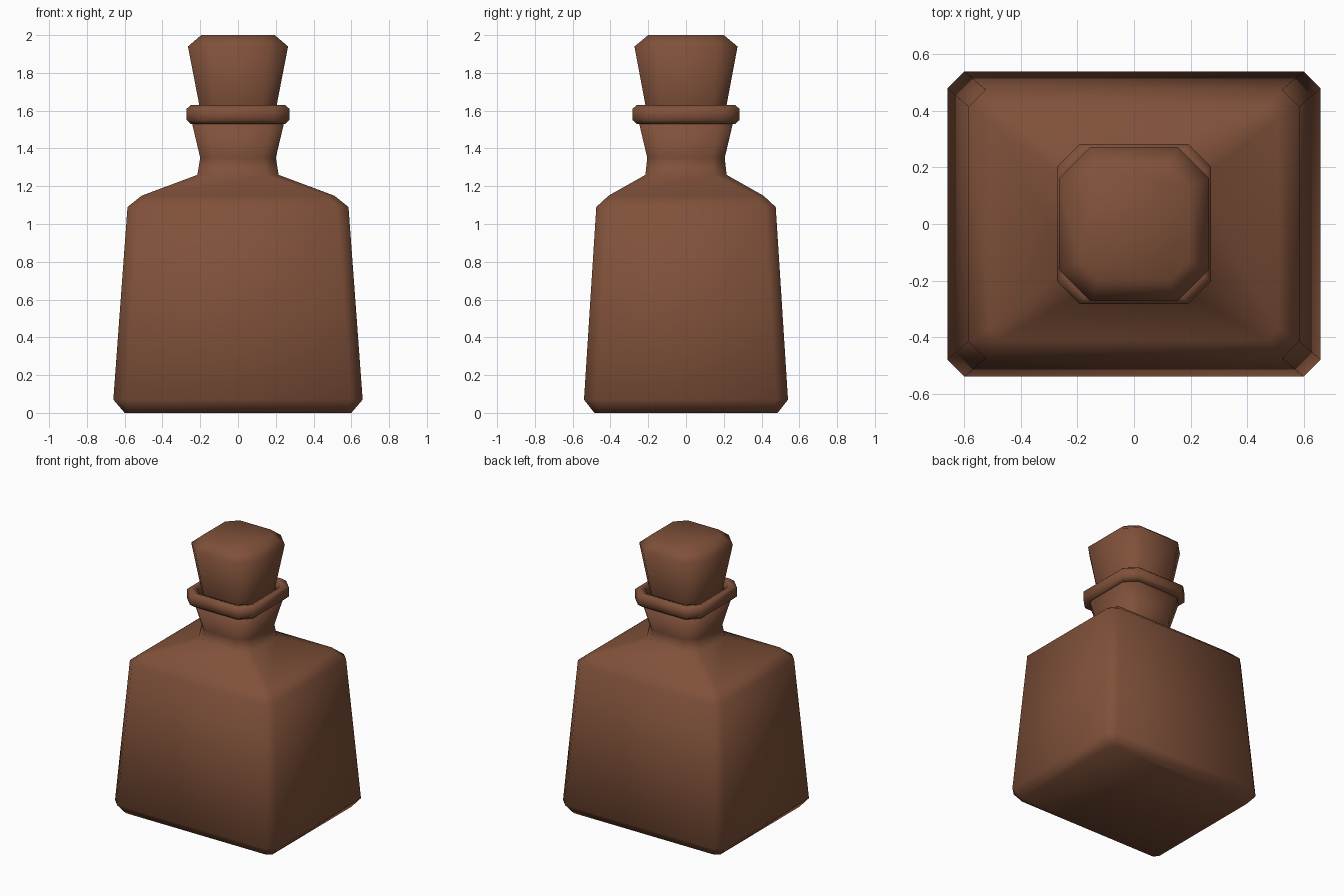
import bpy, bmesh

if "Cube" in bpy.data.objects:
    bpy.data.objects.remove(bpy.data.objects["Cube"])

brown = bpy.data.materials.new("brown")
brown.diffuse_color = (0.215, 0.082, 0.042, 1)
brown.use_nodes = True
brown.node_tree.nodes["Principled BSDF"].inputs["Base Color"].default_value = brown.diffuse_color


def section(hx, hy, c, z):
    """Rectangle with cut corners, counter-clockwise seen from above."""
    return [(hx, -hy + c, z), (hx, hy - c, z), (hx - c, hy, z), (-hx + c, hy, z),
            (-hx, hy - c, z), (-hx, -hy + c, z), (-hx + c, -hy, z), (hx - c, -hy, z)]


def loft(name, profile, ring=False):
    """Skin the sections; a ring joins last to first, otherwise ends are capped."""
    bm = bmesh.new()
    loops = [[bm.verts.new(p) for p in section(*s)] for s in profile]
    pairs = list(zip(loops, loops[1:]))
    if ring:
        pairs.append((loops[-1], loops[0]))
    else:
        bm.faces.new(loops[0][::-1])
        bm.faces.new(loops[-1])
    for a, b in pairs:
        for i in range(8):
            j = (i + 1) % 8
            bm.faces.new((a[i], a[j], b[j], b[i]))
    bmesh.ops.recalc_face_normals(bm, faces=bm.faces[:])
    mesh = bpy.data.meshes.new(name)
    bm.to_mesh(mesh)
    bm.free()
    mesh.materials.append(brown)
    mesh.shade_smooth()
    obj = bpy.data.objects.new(name, mesh)
    bpy.context.collection.objects.link(obj)
    return obj


# Tapered body, sloping shoulder and flared neck: half x, half y, corner cut, z
loft("bottle_body", [
    (0.60, 0.485, 0.03, 0.0),
    (0.66, 0.54, 0.06, 0.07),
    (0.585, 0.475, 0.06, 1.09),
    (0.51, 0.41, 0.04, 1.15),
    (0.215, 0.215, 0.07, 1.26),
    (0.20, 0.205, 0.07, 1.35),
    (0.245, 0.25, 0.075, 1.54),
])

# Lip around the mouth
loft("neck_collar", [
    (0.225, 0.23, 0.07, 1.53),
    (0.25, 0.26, 0.075, 1.53),
    (0.272, 0.283, 0.08, 1.55),
    (0.272, 0.283, 0.08, 1.61),
    (0.25, 0.26, 0.075, 1.63),
    (0.225, 0.23, 0.07, 1.62),
], ring=True)

# Flared stopper with bevelled top
loft("stopper", [
    (0.185, 0.195, 0.07, 1.50),
    (0.205, 0.215, 0.075, 1.63),
    (0.265, 0.273, 0.11, 1.94),
    (0.195, 0.20, 0.07, 2.0),
])
